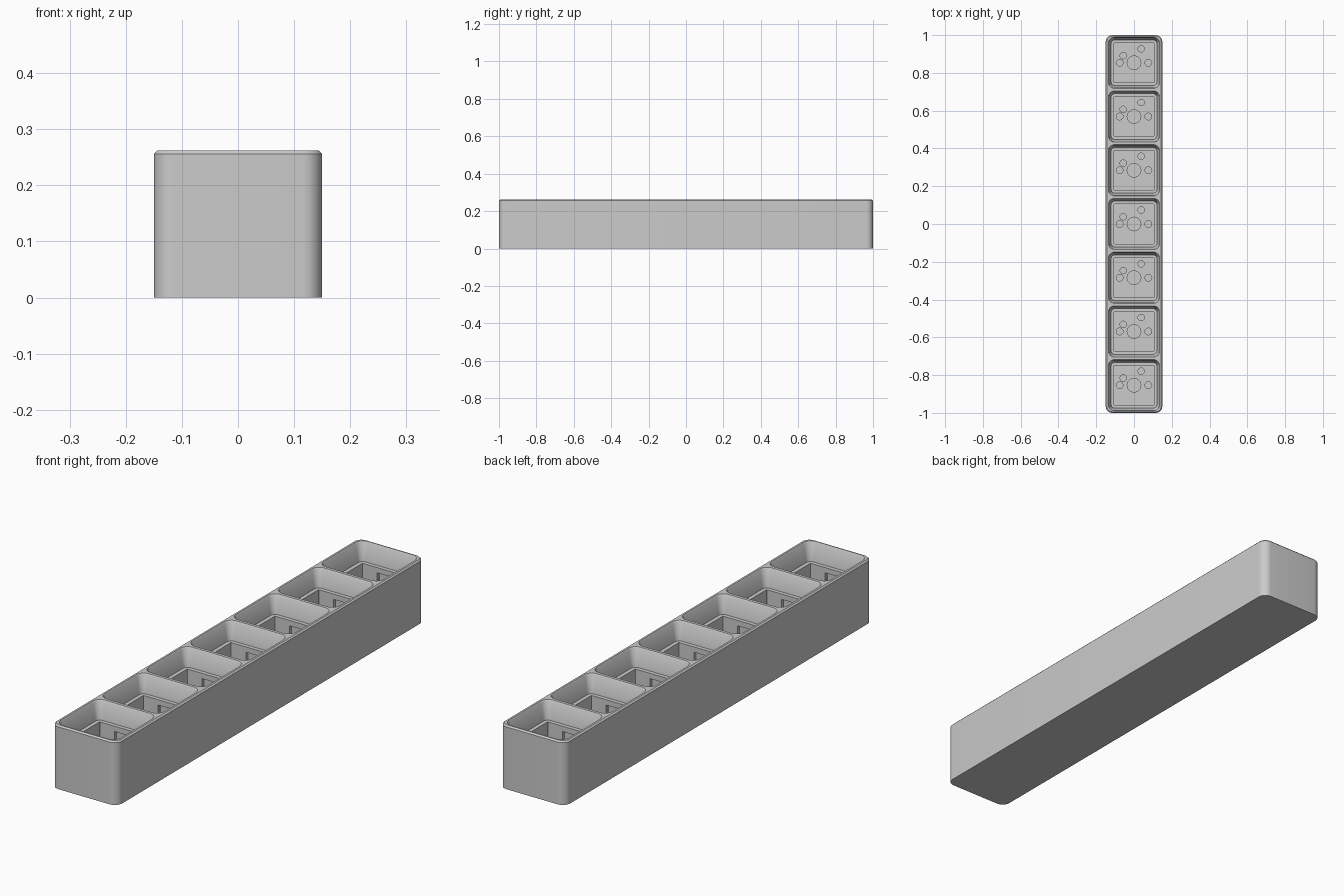
import bpy, bmesh, math

if "Cube" in bpy.data.objects:
    bpy.data.objects.remove(bpy.data.objects["Cube"])

PITCH, TOP = 0.2845, 0.262
PLATE = TOP - 0.078      # ledge the switch sits on
FLOOR = PLATE - 0.075    # bottom of the square socket
SEG = 8
CENTRES = [PITCH * (i - 3) for i in range(7)]


def loft(bm, rings, cy=0.0):
    """Closed stack of rounded rectangles: (z, half x, half y, corner radius)."""
    loops = []
    for z, hx, hy, r in rings:
        loop = []
        for q, (sx, sy) in enumerate(((1, 1), (-1, 1), (-1, -1), (1, -1))):
            for k in range(SEG + 1):
                a = math.pi / 2 * (q + k / SEG)
                loop.append(bm.verts.new((sx * (hx - r) + r * math.cos(a),
                                          cy + sy * (hy - r) + r * math.sin(a), z)))
        loops.append(loop)
    n = len(loops[0])
    for lo, hi in zip(loops, loops[1:]):
        for i in range(n):
            j = (i + 1) % n
            bm.faces.new((lo[i], lo[j], hi[j], hi[i]))
    bm.faces.new(loops[0][::-1])
    bm.faces.new(loops[-1])


def disc_hole(bm, x, y, r, z0, z1):
    loft(bm, [(z, r, r, r * 0.999) for z in (z0, z1)], y)
    bm.verts.ensure_lookup_table()
    for v in bm.verts[-8 * (SEG + 1):]:
        v.co.x += x


def finish(name, bm):
    bmesh.ops.recalc_face_normals(bm, faces=bm.faces)
    me = bpy.data.meshes.new(name)
    bm.to_mesh(me)
    bm.free()
    ob = bpy.data.objects.new(name, me)
    bpy.context.collection.objects.link(ob)
    return ob


# Solid block with a small chamfer round the top
bm = bmesh.new()
loft(bm, [(0, 0.15, 1.0, 0.035), (TOP - 0.006, 0.15, 1.0, 0.035),
          (TOP, 0.144, 0.994, 0.029)])
body = finish("switch_holder_body", bm)

# Keycap recesses tapering to a ledge, then a square socket
bm = bmesh.new()
for cy in CENTRES:
    loft(bm, [(FLOOR, 0.105, 0.105, 0.002), (PLATE, 0.105, 0.105, 0.002),
              (PLATE + 0.0001, 0.121, 0.121, 0.02),
              (TOP - 0.005, 0.132, 0.132, 0.03),
              (TOP, 0.136, 0.136, 0.034), (TOP + 0.01, 0.136, 0.136, 0.034)], cy)
recesses = finish("recess_cutter", bm)

# Clip notches under the ledge
bm = bmesh.new()
for cy in CENTRES:
    loft(bm, [(FLOOR + 0.012, 0.038, 0.118, 0.001),
              (PLATE - 0.022, 0.038, 0.118, 0.001)], cy)
clips = finish("clip_cutter", bm)

# Stem, guide and contact pin holes in the socket floor
bm = bmesh.new()
for cy in CENTRES:
    for x, y, r in ((0, 0, 0.036), (-0.076, 0, 0.018), (0.076, 0, 0.018),
                    (-0.057, 0.038, 0.017), (0.038, 0.074, 0.017)):
        disc_hole(bm, x, cy + y, r, FLOOR - 0.055, FLOOR + 0.01)
pins = finish("pin_hole_cutter", bm)

# Cut everything and discard the cutters
bpy.context.view_layer.objects.active = body
for cutter in (recesses, clips, pins):
    cutter.hide_render = True
    mod = body.modifiers.new(cutter.name, 'BOOLEAN')
    mod.operation, mod.solver, mod.object = 'DIFFERENCE', 'EXACT', cutter
    bpy.ops.object.modifier_apply(modifier=mod.name)
    bpy.data.objects.remove(cutter)

body.select_set(True)
bpy.ops.object.shade_smooth_by_angle(angle=math.radians(30))
